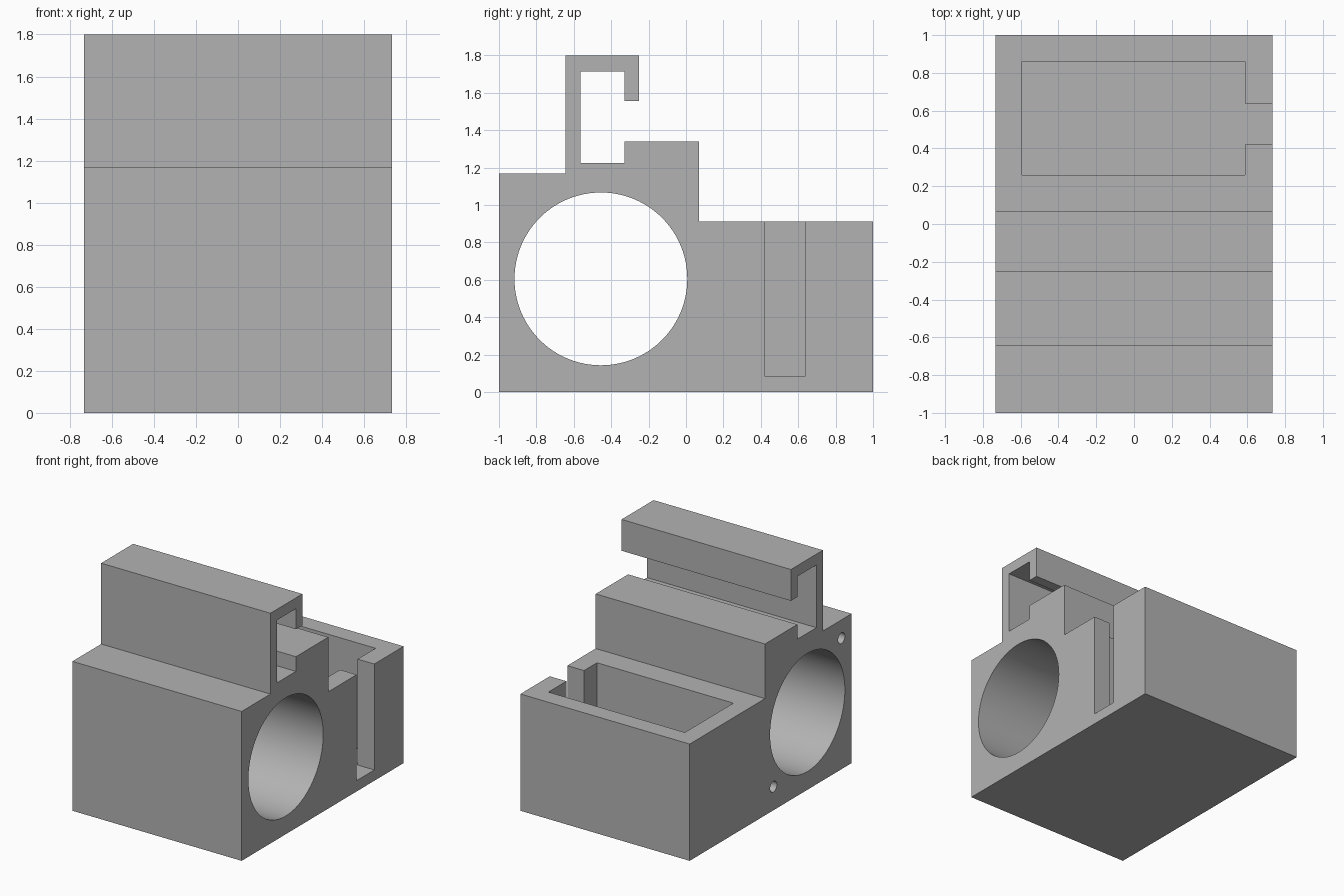
import bpy, bmesh, math
from mathutils import Matrix

if "Cube" in bpy.data.objects:
    bpy.data.objects.remove(bpy.data.objects["Cube"], do_unlink=True)

grey = bpy.data.materials.new("plain grey")
grey.use_nodes = True
colour = (0.45, 0.45, 0.45, 1)
grey.diffuse_color = colour
grey.node_tree.nodes["Principled BSDF"].inputs["Base Color"].default_value = colour

HALF = 0.732  # half width along x


def finish(name, bm):
    bmesh.ops.recalc_face_normals(bm, faces=bm.faces)
    mesh = bpy.data.meshes.new(name)
    bm.to_mesh(mesh)
    bm.free()
    mesh.materials.append(grey)
    ob = bpy.data.objects.new(name, mesh)
    bpy.context.collection.objects.link(ob)
    return ob


def prism(name, outline, x0, x1):
    """Extrude a (y, z) outline along x."""
    bm = bmesh.new()
    face = bm.faces.new([bm.verts.new((x0, y, z)) for y, z in outline])
    ext = bmesh.ops.extrude_face_region(bm, geom=[face])["geom"]
    verts = [g for g in ext if isinstance(g, bmesh.types.BMVert)]
    bmesh.ops.translate(bm, vec=(x1 - x0, 0, 0), verts=verts)
    return finish(name, bm)


def rect(y0, y1, z0, z1):
    return [(y0, z0), (y1, z0), (y1, z1), (y0, z1)]


def circle(y, z, r, n):
    return [(y + r * math.cos(2 * math.pi * i / n),
             z + r * math.sin(2 * math.pi * i / n)) for i in range(n)]


# Body with stepped top and hooked rail
profile = [(-1, 0), (1, 0), (1, 0.913), (0.07, 0.913), (0.07, 1.34),
           (-0.33, 1.34), (-0.33, 1.225), (-0.565, 1.225), (-0.565, 1.715),
           (-0.33, 1.715), (-0.33, 1.555), (-0.25, 1.555), (-0.25, 1.8),
           (-0.645, 1.8), (-0.645, 1.168), (-1, 1.168)]
body = prism("bracket_body", profile, -HALF, HALF)

# Cutters: bore, rear pocket, side slot, two blind screw holes
by, bz, off = -0.455, 0.605, 0.42
cutters = [
    prism("bore_cutter", circle(by, bz, 0.462, 96), -1, 1),
    prism("pocket_cutter", rect(0.26, 0.86, 0.085, 1.1), -0.592, 0.588),
    prism("slot_cutter", rect(0.42, 0.638, 0.085, 1.1), 0.4, 1),
]
for i, s in enumerate((1, -1)):
    cutters.append(prism(f"screw_hole_cutter_{i + 1}",
                         circle(by + s * off, bz - s * off, 0.042, 32), -1, -0.3))

for cutter in cutters:
    cutter.hide_render = True
    cutter.hide_viewport = True
    mod = body.modifiers.new(cutter.name, "BOOLEAN")
    mod.operation = "DIFFERENCE"
    mod.solver = "EXACT"
    mod.object = cutter

# Bake the cuts and drop the helpers
bpy.context.view_layer.update()
graph = bpy.context.evaluated_depsgraph_get()
baked = bpy.data.meshes.new_from_object(body.evaluated_get(graph))
body.modifiers.clear()
body.data = baked
for cutter in cutters:
    bpy.data.objects.remove(cutter, do_unlink=True)

# Smooth round holes, crisp edges
bpy.ops.object.select_all(action="DESELECT")
body.select_set(True)
bpy.context.view_layer.objects.active = body
bpy.ops.object.shade_smooth_by_angle(angle=math.radians(30))
